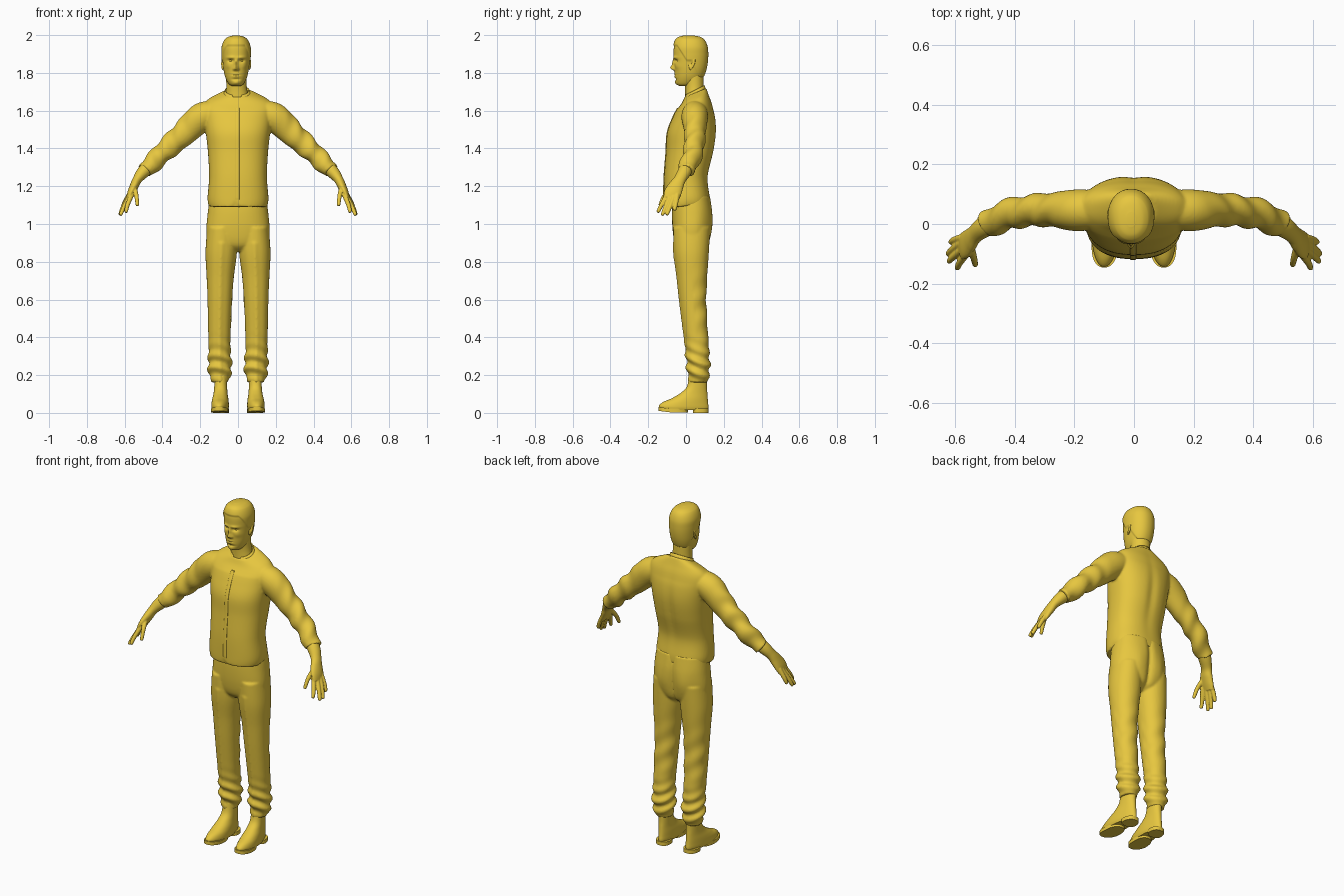
import bpy, bmesh, math
from mathutils import Vector

if "Cube" in bpy.data.objects:
    bpy.data.objects.remove(bpy.data.objects["Cube"])

mat = bpy.data.materials.new("yellow")
mat.diffuse_color = (0.8, 0.57, 0.05, 1)
mat.use_nodes = True
mat.node_tree.nodes["Principled BSDF"].inputs["Base Color"].default_value = mat.diffuse_color


def spline(secs, n):
    """Catmull-Rom resampling of section tuples (x, y, z, ru, rv)."""
    m, out = len(secs), []
    for i in range(n):
        t = i / (n - 1) * (m - 1)
        k = min(int(t), m - 2)
        f = t - k
        q = [secs[min(max(k + j, 0), m - 1)] for j in (-1, 0, 1, 2)]
        out.append([0.5 * (2 * b + (c - a) * f + (2 * a - 5 * b + 4 * c - d) * f * f
                           + (3 * b - a - 3 * c + d) * f ** 3) for a, b, c, d in zip(*q)])
    return out


def loft(bm, secs, n=40, seg=48, e=2.0, flat=True, warp=None):
    """Skin superellipse rings along the sections; flat keeps the rings horizontal."""
    ss = spline(secs, n)
    rings = []
    for i, s in enumerate(ss):
        c = Vector(s[:3])
        u, v = Vector((1, 0, 0)), Vector((0, 1, 0))
        if not flat:
            t = (Vector(ss[min(i + 1, n - 1)][:3]) - Vector(ss[max(i - 1, 0)][:3])).normalized()
            v = (v - t * v.dot(t)).normalized()
            u = v.cross(t)
        ring = []
        for j in range(seg):
            a = 2 * math.pi * j / seg
            x, y = (math.copysign(abs(w) ** (2 / e), w) for w in (math.cos(a), math.sin(a)))
            p = c + u * x * max(s[3], .001) + v * y * max(s[4], .001)
            ring.append(bm.verts.new(warp(p, c) if warp else p))
        rings.append(ring)
    for a, b in zip(rings, rings[1:]):
        for j in range(seg):
            bm.faces.new((a[j], a[(j + 1) % seg], b[(j + 1) % seg], b[j]))
    bm.faces.new(rings[0])
    bm.faces.new(rings[-1])


def finish(name, bm, voxel=0, smooth=3):
    bmesh.ops.recalc_face_normals(bm, faces=bm.faces)
    me = bpy.data.meshes.new(name)
    bm.to_mesh(me)
    bm.free()
    me.materials.append(mat)
    ob = bpy.data.objects.new(name, me)
    bpy.context.collection.objects.link(ob)
    bpy.ops.object.select_all(action='DESELECT')
    ob.select_set(True)
    bpy.context.view_layer.objects.active = ob
    bpy.ops.object.shade_smooth_by_angle(angle=math.radians(50))
    if voxel:
        r = ob.modifiers.new("fuse", 'REMESH')
        r.mode, r.voxel_size, r.use_smooth_shade = 'VOXEL', voxel, True
        m = ob.modifiers.new("soften", 'SMOOTH')
        m.factor, m.iterations = 0.5, smooth
    return ob


def mirrored(secs, s):
    return [(s * q[0],) + tuple(q[1:]) for q in secs]


def gauss(d, w):
    return math.exp(-(d / w) ** 2)


# Jacket: torso fused with both sleeves
torso = [(0, .005, 1.10, .155, .122), (0, .004, 1.14, .161, .122), (0, 0, 1.25, .153, .116),
         (0, .02, 1.38, .159, .126), (0, .03, 1.48, .17, .13), (0, .042, 1.56, .18, .114),
         (0, .048, 1.62, .185, .092), (0, .05, 1.66, .155, .072), (0, .05, 1.695, .075, .058)]
sleeve = [(.09, .05, 1.60, .055, .06), (.19, .046, 1.567, .076, .07), (.28, .048, 1.485, .067, .057),
          (.385, .04, 1.39, .055, .052), (.445, .022, 1.33, .05, .049), (.492, -.002, 1.283, .045, .046)]


def torso_warp(p, c):
    q = p.copy()
    if p.z > 1.6:
        q.z += (p.y - .05) * .4 * (p.z - 1.6) / .09
    if p.z < 1.16 and p.y < 0:
        q.z += (1.16 - p.z) * (.6 * gauss(p.x + .012, .014) - .15)
    if p.y > 0:
        q.y -= .008 * gauss(p.x, .025) * gauss(p.z - 1.42, .16)
    return q


def sleeve_warp(p, c):
    d = p - c
    w = min(max((abs(p.x) - .24) / .1, 0), 1)
    return p + d.normalized() * .0055 * w * math.sin(75 * abs(c.x) + 45 * d.y + 20 * d.z)


bm = bmesh.new()
loft(bm, torso, 90, 96, 2.35, warp=torso_warp)
for s in (-1, 1):
    loft(bm, mirrored(sleeve, s), 60, 40, flat=False, warp=sleeve_warp)
finish("jacket", bm, .0065)

# Front placket
bm = bmesh.new()
loft(bm, [(-.003, q[1] - q[4] + .001, q[2] + dz, .011, .004)
          for q, dz in zip(torso[:7], (.03, .01, 0, 0, 0, 0, -.005))], 40, 12, 3)
finish("placket", bm)

# Open stand-up collar
bm = bmesh.new()
rows = []
for rx, ry, z, k in ((.082, .064, 1.668, .42), (.07, .057, 1.69, .48), (.065, .053, 1.708, .5)):
    row = []
    gap = .12 + (z - 1.668) * 7
    for j in range(49):
        a = -math.pi / 2 + gap + (2 * math.pi - 2 * gap) * j / 48
        y = ry * math.sin(a)
        row.append(bm.verts.new((rx * math.cos(a) - .005, .046 + y, z + y * k)))
    rows.append(row)
for a, b in zip(rows, rows[1:]):
    for j in range(48):
        bm.faces.new((a[j], a[j + 1], b[j + 1], b[j]))
finish("collar", bm).modifiers.new("thick", 'SOLIDIFY').thickness = .006

# Trousers: pelvis fused with both legs
pelvis = [(0, .03, 1.15, .148, .098), (0, .032, 1.06, .16, .106), (0, .03, .96, .167, .1),
          (0, .03, .89, .15, .085), (0, .03, .855, .1, .05)]
leg = [(.085, .03, .98, .078, .098), (.089, .029, .85, .083, .092), (.094, .033, .72, .072, .079),
       (.096, .037, .60, .065, .07), (.098, .05, .45, .06, .064), (.098, .06, .35, .058, .061),
       (.096, .067, .25, .062, .059), (.096, .068, .2, .057, .054), (.095, .068, .162, .043, .048)]


def leg_warp(p, c):
    d = p - c
    n = d.normalized()
    fold = .008 * gauss(p.z - .25, .09) * math.sin(p.z * 95 + 38 * d.y + 20 * d.x)
    crease = .006 * gauss(d.x, .012) * (p.z < .9) * (d.y < 0)
    knee = .003 * gauss(p.z - .55, .15) * math.sin(p.z * 50 + 40 * d.x) * (d.y > 0)
    return p + n * (fold + crease + knee)


def seat_warp(p, c):
    q = p.copy()
    if p.y > c.y:
        q.y += .01 * gauss(abs(p.x) - .07, .05) * gauss(p.z - .98, .08) - .012 * gauss(p.x, .015)
    return q


bm = bmesh.new()
loft(bm, pelvis, 50, 80, 2.3, warp=seat_warp)
for s in (-1, 1):
    loft(bm, mirrored(leg, s), 120, 48, 2.1, warp=leg_warp)
finish("trousers", bm, .0065, 2)

# Shoes with sole and heel
shoe = [(.093, -.012, .014, .039, .127), (.093, -.012, .03, .043, .131), (.093, -.002, .052, .043, .119),
        (.093, .018, .075, .041, .097), (.093, .042, .105, .037, .071), (.093, .058, .14, .036, .053),
        (.093, .065, .2, .037, .047)]


def shoe_warp(p, c):
    q = p.copy()
    t = (.12 - p.y) / .26
    side = 1 if c.x > 0 else -1
    q.x = c.x + (p.x - c.x) * (.78 + .3 * math.sin(math.pi * min(t, 1) * .75)) + side * (t - .4) * .012
    q.z += .008 * max(0, t - .75) / .25
    return q


for s, side in ((-1, "right"), (1, "left")):
    bm = bmesh.new()
    loft(bm, mirrored(shoe, s), 40, 48, 2.2, warp=shoe_warp)
    finish(side + "_shoe", bm)
    bm = bmesh.new()
    for cy, ry, z, rx in ((-.068, .078, .002, .042), (.078, .042, 0, .046)):
        loft(bm, mirrored([(.093, cy, z, rx, ry), (.093, cy, .022, rx, ry)], s), 4, 40, 2.5, warp=shoe_warp)
    finish(side + "_sole", bm)

# Forearms and hands
palm = [(.44, .02, 1.335, .036, .036), (.50, -.008, 1.277, .034, .036), (.533, -.033, 1.235, .025, .032),
        (.55, -.053, 1.20, .023, .04), (.567, -.07, 1.165, .019, .046), (.58, -.078, 1.135, .012, .042)]
fingers = [((.563, -.1, 1.155), (.585, -.13, 1.10), (.593, -.148, 1.065)),
           ((.575, -.084, 1.145), (.604, -.108, 1.09), (.621, -.125, 1.05)),
           ((.58, -.064, 1.145), (.609, -.085, 1.09), (.624, -.1, 1.052)),
           ((.577, -.046, 1.155), (.604, -.054, 1.105), (.615, -.061, 1.075)),
           ((.55, -.07, 1.2), (.538, -.113, 1.15), (.533, -.137, 1.102))]
for s, side in ((-1, "right"), (1, "left")):
    bm = bmesh.new()
    loft(bm, mirrored(palm, s), 30, 32, flat=False)
    for a, b, c in fingers:
        tip = tuple(Vector(c) + (Vector(c) - Vector(b)) * .1)
        secs = [a + (.013, .013), b + (.0115, .0115), c + (.009, .009), tip + (.003, .003)]
        loft(bm, mirrored(secs, s), 20, 16, flat=False)
    finish(side + "_hand", bm, .0035, 2)

# Head: (front y, back y, z, half width)
CX = -.01
prof = [(-.03, .02, 1.73, .02), (-.047, .05, 1.738, .036), (-.055, .075, 1.757, .049),
        (-.058, .092, 1.785, .06), (-.06, .104, 1.82, .067), (-.063, .111, 1.86, .071),
        (-.065, .113, 1.90, .073), (-.064, .11, 1.937, .072), (-.055, .097, 1.97, .06),
        (-.038, .075, 1.99, .041), (-.01, .04, 1.998, .015)]
# Face features: |x|, z, spread x, spread z, push along y
face = [(0, 1.826, .011, .012, -.02), (0, 1.85, .009, .022, -.011), (.011, 1.82, .007, .007, -.007),
        (.028, 1.881, .022, .008, -.006), (.028, 1.864, .015, .009, .012), (0, 1.786, .022, .011, -.005),
        (0, 1.788, .022, .003, .005), (0, 1.766, .022, .006, .005), (0, 1.747, .018, .011, -.005),
        (.043, 1.836, .016, .016, -.004)]


def head_warp(p, c):
    q, x = p.copy(), abs(p.x - CX)
    if p.y < c.y - .03:
        for fx, fz, sx, sz, dy in face:
            q.y += dy * gauss(x - fx, sx) * gauss(p.z - fz, sz)
    line = 1.94 - .08 * min(max((p.y + .045) / .05, 0), 1) - .09 * min(max((p.y - .03) / .04, 0), 1)
    h = min(max((p.z - line) / .012, 0), 1) * min(1, (2 - p.z) / .02)
    d = p - c
    return q + d.normalized() * .005 * h


bm = bmesh.new()
loft(bm, [(CX, (f + b) / 2, z, w, (b - f) / 2) for f, b, z, w in prof], 120, 144, 2.15, warp=head_warp)
finish("head", bm)

bm = bmesh.new()
loft(bm, [(-.003, .05, 1.62, .075, .055), (-.005, .046, 1.68, .06, .05), (-.008, .044, 1.73, .054, .05),
          (CX, .04, 1.80, .054, .054)], 24, 48)
finish("neck", bm)

# Eyes and cupped ears
for s, side in ((-1, "right"), (1, "left")):
    bm = bmesh.new()
    bmesh.ops.create_uvsphere(bm, u_segments=20, v_segments=14, radius=.011)
    bmesh.ops.translate(bm, verts=bm.verts, vec=(CX + s * .028, -.0375, 1.864))
    finish(side + "_eye", bm)
    bm = bmesh.new()
    bmesh.ops.create_uvsphere(bm, u_segments=32, v_segments=24, radius=1)
    for v in bm.verts:
        x, y, z = v.co
        out = x - (1.1 * gauss(math.hypot(y + .2, z - .1), .5) if x > 0 else 0)
        wide = .017 * (1 + .25 * z)
        v.co = (CX + s * (.07 + .009 * out + .004 * y), .03 + wide * y + .006 * z, 1.85 + .034 * z)
    finish(side + "_ear", bm)
